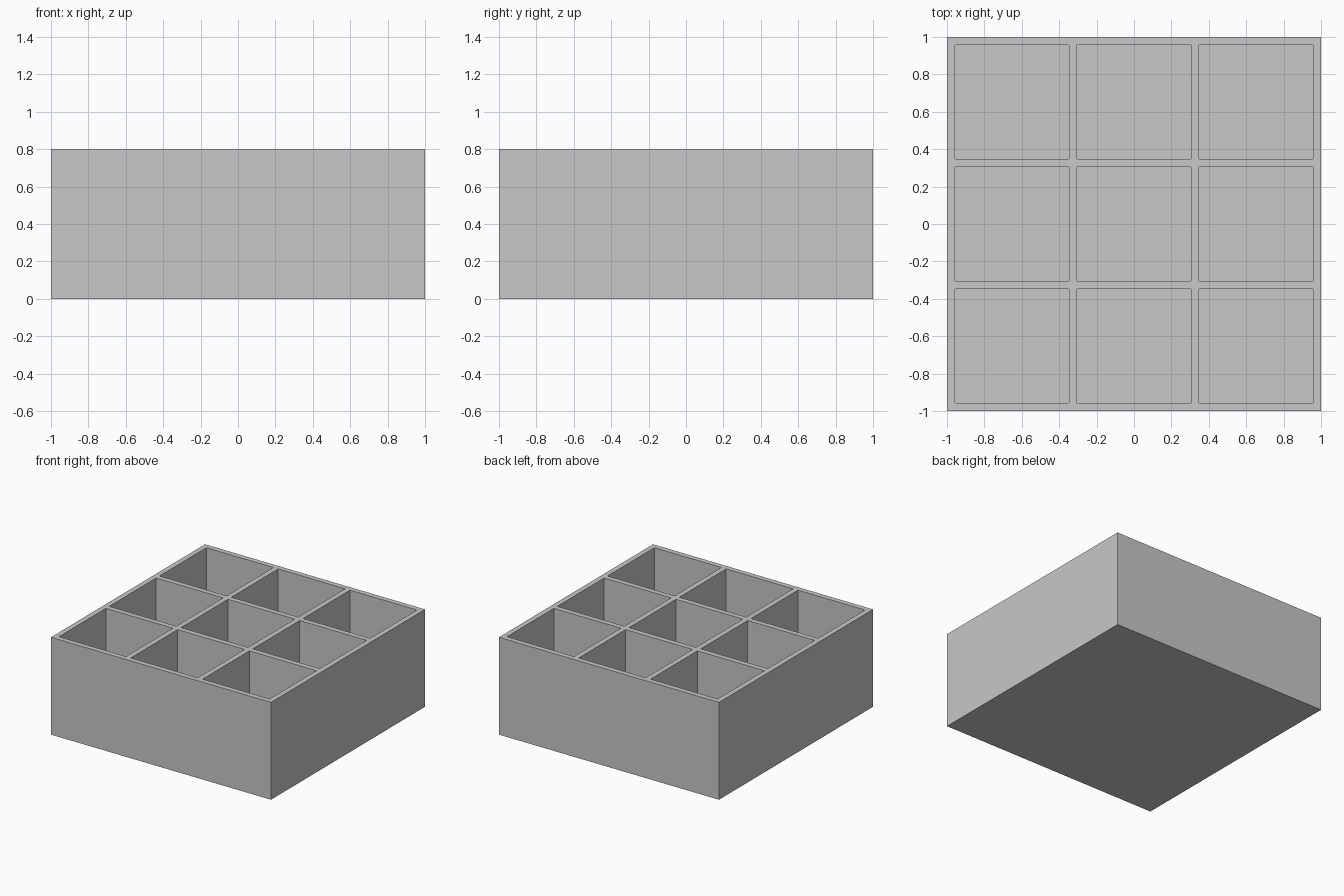
import bpy
import bmesh

if "Cube" in bpy.data.objects:
    bpy.data.objects.remove(bpy.data.objects["Cube"], do_unlink=True)

SIZE, HEIGHT = 2.0, 0.8
CELLS = 3
WALL = 0.043
FLOOR = 0.043
CELL = (SIZE - (CELLS + 1) * WALL) / CELLS

# Material
grey = bpy.data.materials.new("plain grey")
grey.use_nodes = True
colour = (0.58, 0.58, 0.58, 1.0)
grey.diffuse_color = colour
grey.node_tree.nodes["Principled BSDF"].inputs["Base Color"].default_value = colour

# Wall edges along one axis: wall, cell, wall, cell ... wall
edges = [-SIZE / 2]
for step in [WALL, CELL] * CELLS + [WALL]:
    edges.append(edges[-1] + step)
spans = range(len(edges) - 1)

# Top sheet divided into walls and cells
bm = bmesh.new()
grid = [[bm.verts.new((x, y, HEIGHT)) for y in edges] for x in edges]
cells = []
for i in spans:
    for j in spans:
        face = bm.faces.new((grid[i][j], grid[i + 1][j],
                             grid[i + 1][j + 1], grid[i][j + 1]))
        if i % 2 and j % 2:
            cells.append(face)


def extrude_down(faces, depth):
    """Extrude a copy of some faces straight down, joined by side walls."""
    result = bmesh.ops.extrude_face_region(bm, geom=faces)["geom"]
    moved = [g for g in result if isinstance(g, bmesh.types.BMVert)]
    bmesh.ops.translate(bm, verts=moved, vec=(0, 0, -depth))


# Outer block, then the sunken compartments with their lids opened
extrude_down(bm.faces[:], HEIGHT)
extrude_down(cells, HEIGHT - FLOOR)
bmesh.ops.delete(bm, geom=cells, context="FACES_ONLY")
bmesh.ops.recalc_face_normals(bm, faces=bm.faces[:])

mesh = bpy.data.meshes.new("compartment_tray")
bm.to_mesh(mesh)
bm.free()
mesh.materials.append(grey)
tray = bpy.data.objects.new("compartment_tray", mesh)
bpy.context.collection.objects.link(tray)
